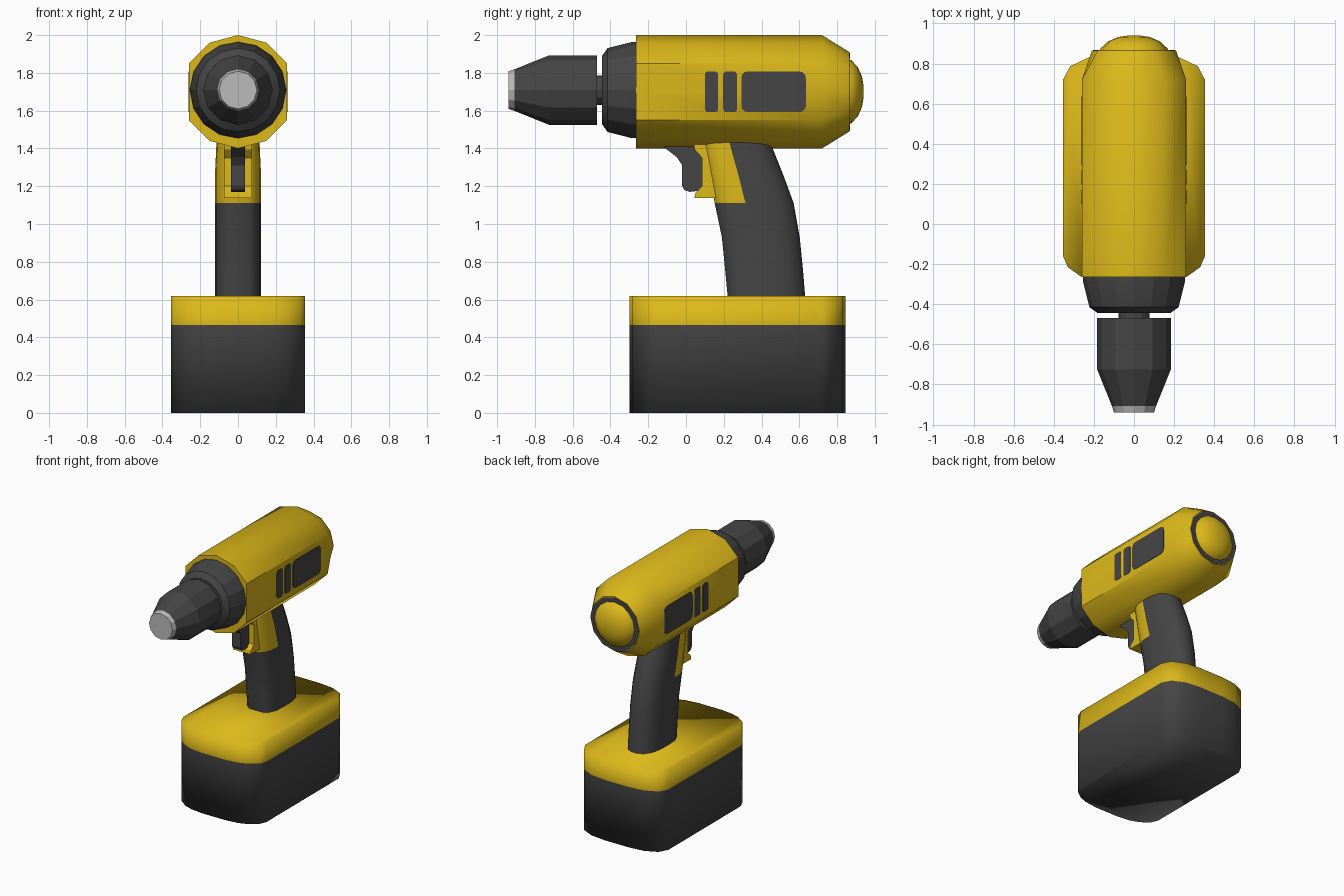
import bpy, bmesh, math

if "Cube" in bpy.data.objects:
    bpy.data.objects.remove(bpy.data.objects["Cube"], do_unlink=True)


def material(name, rgb):
    m = bpy.data.materials.new(name)
    m.use_nodes = True
    m.diffuse_color = (*rgb, 1)
    m.node_tree.nodes["Principled BSDF"].inputs["Base Color"].default_value = (*rgb, 1)
    return m


YELLOW = material("tool yellow", (0.72, 0.48, 0.01))
DARK = material("dark grey", (0.06, 0.06, 0.06))
METAL = material("pale metal", (0.5, 0.5, 0.5))


def loft(name, rings, mats, smooth=None, rule=None):
    """Skin closed rings, cap both ends; rule(ring, side) picks a material."""
    bm = bmesh.new()
    rows = [[bm.verts.new(p) for p in ring] for ring in rings]
    n = len(rows[0])
    for r in range(len(rows) - 1):
        for i in range(n):
            j = (i + 1) % n
            f = bm.faces.new((rows[r][i], rows[r][j], rows[r + 1][j], rows[r + 1][i]))
            f.material_index = rule(r, i) if rule else 0
    for r, row in ((0, rows[0]), (len(rows) - 2, rows[-1])):
        f = bm.faces.new(row)
        f.material_index = rule(r, 0) if rule else 0
    bmesh.ops.recalc_face_normals(bm, faces=bm.faces)
    me = bpy.data.meshes.new(name)
    bm.to_mesh(me)
    bm.free()
    for m in mats:
        me.materials.append(m)
    ob = bpy.data.objects.new(name, me)
    bpy.context.collection.objects.link(ob)
    if smooth:
        bpy.ops.object.select_all(action="DESELECT")
        ob.select_set(True)
        bpy.context.view_layer.objects.active = ob
        bpy.ops.object.shade_smooth_by_angle(angle=math.radians(smooth))
    return ob


def lathe(name, profile, mats, sides, z, clip=9, smooth=None, rule=None):
    """Spin (y, radius) pairs about the tool axis; clip limits the half width."""
    rings = []
    for y, r in profile:
        angles = [math.tau * i / sides for i in range(sides)]
        rings.append([(max(-clip, min(clip, r * math.sin(a))), y, z + r * math.cos(a))
                      for a in angles])
    return loft(name, rings, mats, smooth, rule)


def side_plate(name, outline, x0, x1, mat):
    """Extrude a (y, z) outline across x."""
    return loft(name, [[(x, y, z) for y, z in outline] for x in (x0, x1)], [mat])


# Motor housing, with flat flanks and a tapered rear
lathe("motor_housing", [(-0.265, 0.30), (0.72, 0.30), (0.865, 0.21)],
      [YELLOW], 12, 1.70, clip=0.26, smooth=40)
lathe("rear_ring", [(0.86, 0.205), (0.868, 0.205)], [DARK], 12, 1.70)
lathe("rear_dome", [(0.86, 0.17), (0.875, 0.168), (0.91, 0.13), (0.932, 0.08), (0.94, 0.03)],
      [YELLOW], 16, 1.70, smooth=45)

# Gear collar, spindle and chuck
AXIS = 1.709
lathe("gear_collar", [(-0.26, 0.255), (-0.285, 0.255), (-0.415, 0.222), (-0.445, 0.18)],
      [DARK], 16, AXIS, smooth=20)
lathe("spindle", [(-0.43, 0.078), (-0.48, 0.078)], [DARK], 12, AXIS)
lathe("chuck", [(-0.47, 0.184), (-0.725, 0.184), (-0.908, 0.11), (-0.94, 0.1)],
      [DARK, METAL], 12, AXIS, rule=lambda r, i: int(r == 2))

# Vent and label plates on both flanks
for side, tag in ((1, "left"), (-1, "right")):
    for part, y0, y1, c in (("front_vent", 0.1, 0.17, 0.018), ("rear_vent", 0.197, 0.27, 0.018),
                            ("label_panel", 0.293, 0.635, 0.035)):
        z0, z1 = 1.592, 1.808
        outline = []
        for cy, cz, start in ((y1 - c, z1 - c, 0), (y0 + c, z1 - c, 90),
                              (y0 + c, z0 + c, 180), (y1 - c, z0 + c, 270)):
            for step in (0, 30, 60, 90):
                a = math.radians(start + step)
                outline.append((cy + c * math.cos(a), cz + c * math.sin(a)))
        side_plate(f"{tag}_{part}", outline, side * 0.257, side * 0.263, DARK)

# Grip: rounded section swept up a leaning path, yellow on the upper front
half = [(0, 0.5), (0.07, 0.78), (0.2, 0.96), (0.39, 1), (0.65, 0.98), (0.83, 0.84), (0.95, 0.55), (1, 0.2)]
section = half + [(t, -w) for t, w in reversed(half)]
front_sides = {0, 1, 2, len(section) - 4, len(section) - 3, len(section) - 2, len(section) - 1}
levels = [(0.6, 0.222, 0.632), (0.75, 0.208, 0.62), (0.93, 0.19, 0.602), (1.11, 0.152, 0.57),
          (1.26, 0.125, 0.515), (1.41, 0.095, 0.455), (1.48, 0.085, 0.43)]
loft("grip", [[(w * (0.122 if z < 1.3 else 0.115), a + t * (b - a), z) for t, w in section]
              for z, a, b in levels],
     [DARK, YELLOW], smooth=50, rule=lambda r, i: int(r >= 3 and i in front_sides))

# Trigger and its surround
side_plate("trigger_guard", [(0.04, 1.43), (0.045, 1.395), (0.085, 1.35), (0.085, 1.2), (0.05, 1.165),
                             (0.045, 1.137), (0.178, 1.137), (0.178, 1.165), (0.1, 1.43)],
           -0.075, 0.075, YELLOW)
side_plate("trigger", [(-0.13, 1.43), (-0.115, 1.405), (-0.05, 1.355), (-0.02, 1.31), (-0.022, 1.205),
                       (-0.01, 1.18), (0.02, 1.17), (0.06, 1.175), (0.1, 1.2), (0.1, 1.43)],
           -0.036, 0.036, DARK)

# Battery pack with a yellow upper band and bowed ends
edge = [(0.1, -0.298), (0.2, -0.285), (0.265, -0.262), (0.33, -0.215), (0.354, -0.16),
        (0.354, 0.72), (0.318, 0.787), (0.225, 0.831), (0.1, 0.845)]
plan = edge + [(-x, y) for x, y in reversed(edge)]
loft("battery_pack", [[(x, y, z) for x, y in plan] for z in (0, 0.465, 0.62)],
     [DARK, YELLOW], smooth=120, rule=lambda r, i: r)
